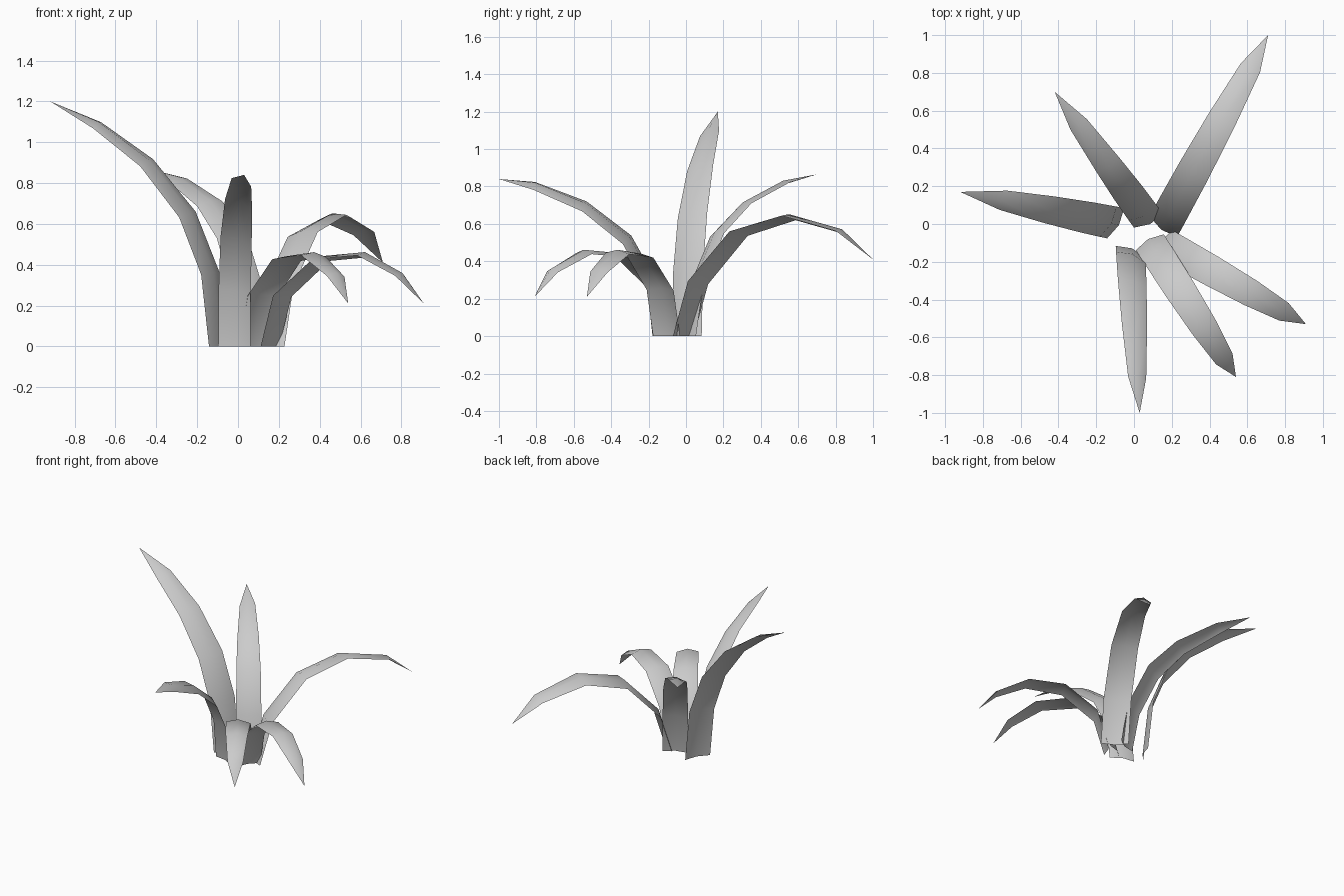
import bpy
import math
from mathutils import Vector

if "Cube" in bpy.data.objects:
    bpy.data.objects.remove(bpy.data.objects["Cube"])

# Shared blade outline: width at each station from root to tip
WIDTHS = [0.17, 0.17, 0.165, 0.145, 0.105, 0.0]


def make_leaf(name, root, tip, profile, roll, scale=1.0, keel=0.02):
    """Arching three-vertex-wide blade; profile = (reach, height) per station."""
    start = Vector((root[0], root[1], 0))
    out = (Vector((tip[0], tip[1], 0)) - start)
    reach = out.length
    out.normalize()
    side = Vector((out.y, -out.x, 0))
    pts = [(0, 0)] + profile + [(reach, tip[2])]
    centres = [start + out * r + Vector((0, 0, z)) for r, z in pts]
    verts, faces = [], []
    last = len(pts) - 1
    for i, c in enumerate(centres):
        if i == last:
            verts.append(c)
            break
        t = (centres[i + 1] - centres[max(i - 1, 0)]).normalized()
        n = side.cross(t).normalized()
        across = side * math.cos(roll) + n * math.sin(roll)
        up = n * math.cos(roll) - side * math.sin(roll)
        h = WIDTHS[i] * scale / 2
        row = [c - across * h - up * keel * 0.4,
               c + up * keel * 0.6,
               c + across * h - up * keel * 0.4]
        if i == 0:
            for v in row:
                v.z = 0
        verts += row
    for i in range(last - 1):
        a = i * 3
        for k in (0, 1):
            faces.append((a + k, a + k + 1, a + k + 4, a + k + 3))
    a = (last - 1) * 3
    faces += [(a, a + 1, a + 3), (a + 1, a + 2, a + 3)]
    mesh = bpy.data.meshes.new(name)
    mesh.from_pydata([tuple(v) for v in verts], [], faces)
    mesh.update()
    for p in mesh.polygons:
        p.use_smooth = True
    obj = bpy.data.objects.new(name, mesh)
    bpy.context.collection.objects.link(obj)
    return obj


rad = math.radians
droop = [(0.07, 0.25), (0.29, 0.43), (0.54, 0.45), (0.745, 0.35)]

# Two short drooping leaves at the front right
make_leaf("leaf_low_front", (0.08, -0.09), (0.54, -0.81, 0.21), droop, rad(3))
make_leaf("leaf_low_right", (0.15, -0.10), (0.91, -0.53, 0.21), droop, rad(3))
# Front leaf
make_leaf("leaf_front", (-0.015, -0.14), (0.03, -1.0, 0.84),
          [(0.03, 0.27), (0.17, 0.52), (0.40, 0.70), (0.67, 0.81)], rad(25))
# Tall left leaf
make_leaf("leaf_tall_left", (-0.09, 0.0), (-0.92, 0.17, 1.2),
          [(0.04, 0.36), (0.155, 0.65), (0.36, 0.905), (0.61, 1.09)], rad(18), 1.08)
# Back left leaf
make_leaf("leaf_back_left", (0.08, 0.01), (-0.42, 0.70, 0.865),
          [(0.05, 0.28), (0.185, 0.545), (0.37, 0.705), (0.635, 0.82)], rad(11))
# Long arching back right leaf
make_leaf("leaf_back_right", (0.15, -0.02), (0.71, 1.0, 0.41),
          [(0.09, 0.29), (0.34, 0.555), (0.65, 0.64), (0.97, 0.56)], rad(9), 1.08)
